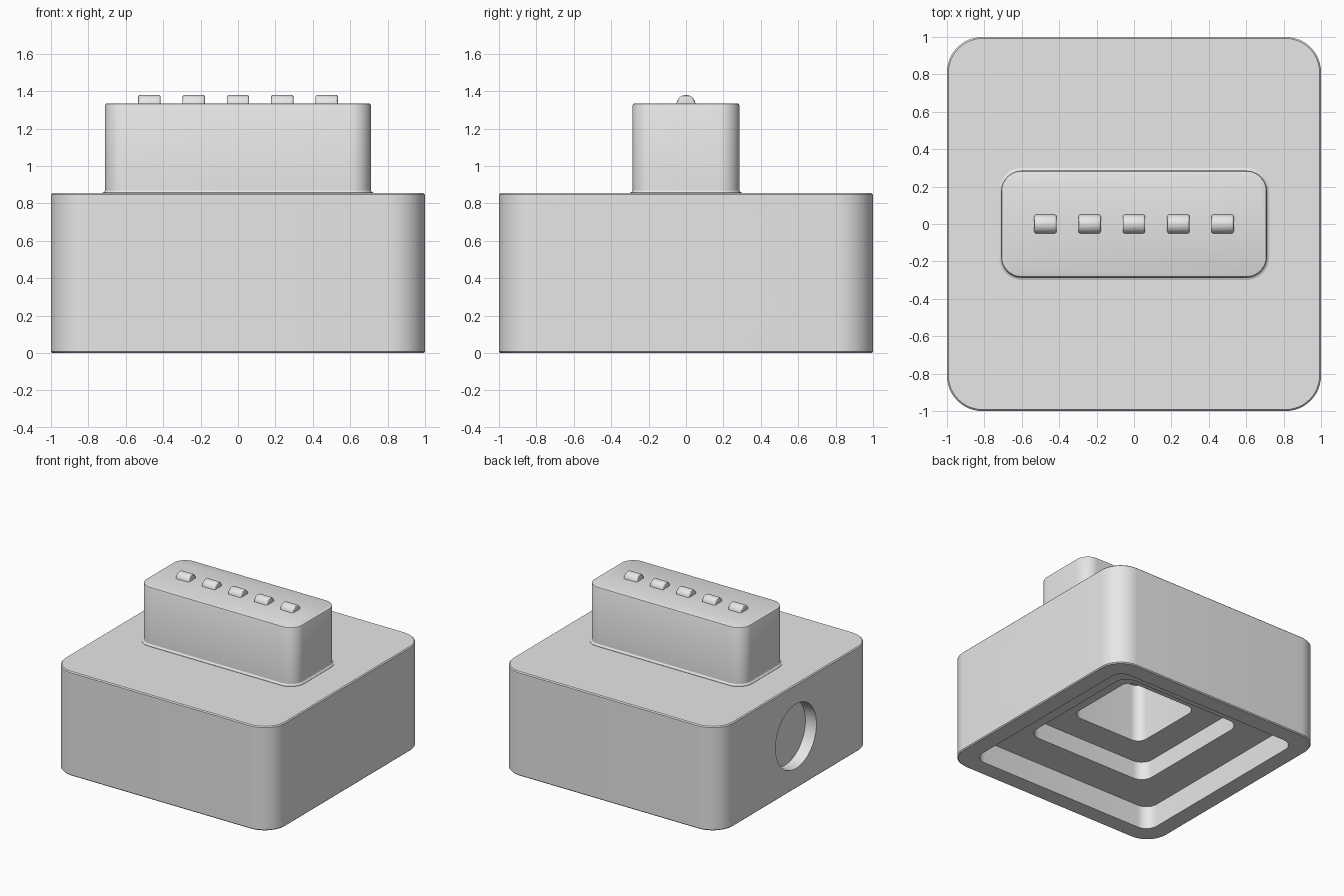
import bpy, bmesh
from math import cos, sin, pi, radians

cube = bpy.data.objects.get("Cube")
if cube:
    bpy.data.objects.remove(cube, do_unlink=True)

grey = bpy.data.materials.new("plain grey")
grey.use_nodes = True
colour = (0.8, 0.8, 0.8, 1)
grey.diffuse_color = colour
grey.node_tree.nodes["Principled BSDF"].inputs["Base Color"].default_value = colour


def make_object(name, bm):
    bmesh.ops.recalc_face_normals(bm, faces=bm.faces)
    mesh = bpy.data.meshes.new(name)
    bm.to_mesh(mesh)
    bm.free()
    obj = bpy.data.objects.new(name, mesh)
    bpy.context.collection.objects.link(obj)
    mesh.materials.append(grey)
    return obj


def rounded_outline(hx, hy, r, steps=12):
    points = []
    for quarter, (sx, sy) in enumerate([(1, 1), (-1, 1), (-1, -1), (1, -1)]):
        for i in range(steps + 1):
            a = (quarter + i / steps) * pi / 2
            points.append((sx * (hx - r) + r * cos(a), sy * (hy - r) + r * sin(a)))
    return points


def rounded_block(name, hx, hy, r, levels):
    """Stack rounded rectangles; each level is (height, outward offset)."""
    bm = bmesh.new()
    rings = [[bm.verts.new((x, y, z)) for x, y in rounded_outline(hx + o, hy + o, r + o)]
             for z, o in levels]
    for low, high in zip(rings, rings[1:]):
        for i in range(len(low)):
            j = (i + 1) % len(low)
            bm.faces.new((low[i], low[j], high[j], high[i]))
    bm.faces.new(rings[0])
    bm.faces.new(rings[-1])
    return make_object(name, bm)


def cylinder_x(name, radius, length, location, segments, bevel=0):
    bm = bmesh.new()
    bmesh.ops.create_cone(bm, cap_ends=True, segments=segments,
                          radius1=radius, radius2=radius, depth=length)
    if bevel:
        rims = [e for e in bm.edges if abs(e.verts[0].co.z - e.verts[1].co.z) < 1e-5]
        bmesh.ops.bevel(bm, geom=rims, offset=bevel, segments=3, affect='EDGES', profile=0.5)
    for v in bm.verts:
        x, y, z = v.co
        v.co = (z + location[0], y + location[1], -x + location[2])
    return make_object(name, bm)


def select_only(obj):
    bpy.ops.object.select_all(action='DESELECT')
    obj.select_set(True)
    bpy.context.view_layer.objects.active = obj


def cut(obj, cutter):
    cutter.hide_render = True
    mod = obj.modifiers.new("cut", 'BOOLEAN')
    mod.operation = 'DIFFERENCE'
    mod.solver = 'EXACT'
    mod.object = cutter
    select_only(obj)
    bpy.ops.object.modifier_apply(modifier=mod.name)
    bpy.data.objects.remove(cutter, do_unlink=True)


# Square base with softened edges
base = rounded_block("base", 1, 1, 0.19,
                     [(0, -0.008), (0.008, 0), (0.847, 0), (0.855, -0.008)])

# Stepped hollow underneath, narrowing upwards
for half, radius, top in [(0.855, 0.1, 0.19), (0.564, 0.1, 0.34), (0.33, 0.08, 0.82)]:
    cut(base, rounded_block("hollow_cutter", half, half, radius, [(-0.1, 0), (top, 0)]))

# Shallow round recess in each side
for side in (-1, 1):
    cut(base, cylinder_x("recess_cutter", 0.265, 0.2, (side, 0, 0.43), 64))

# Upper block with a small flare where it meets the base
upper = rounded_block("upper_block", 0.71, 0.285, 0.11,
                      [(0.845, 0.014), (0.858, 0.014), (0.862, 0.005), (0.87, 0),
                       (1.325, 0), (1.332, -0.003), (1.335, -0.01)])

# Row of half-round ridges on top
parts = [base, upper]
for i in range(5):
    parts.append(cylinder_x(f"ridge_{i + 1}", 0.051, 0.12,
                            ((i - 2) * 0.237, 0, 1.329), 32, 0.012))

for part in parts:
    select_only(part)
    bpy.ops.object.shade_smooth_by_angle(angle=radians(30))
